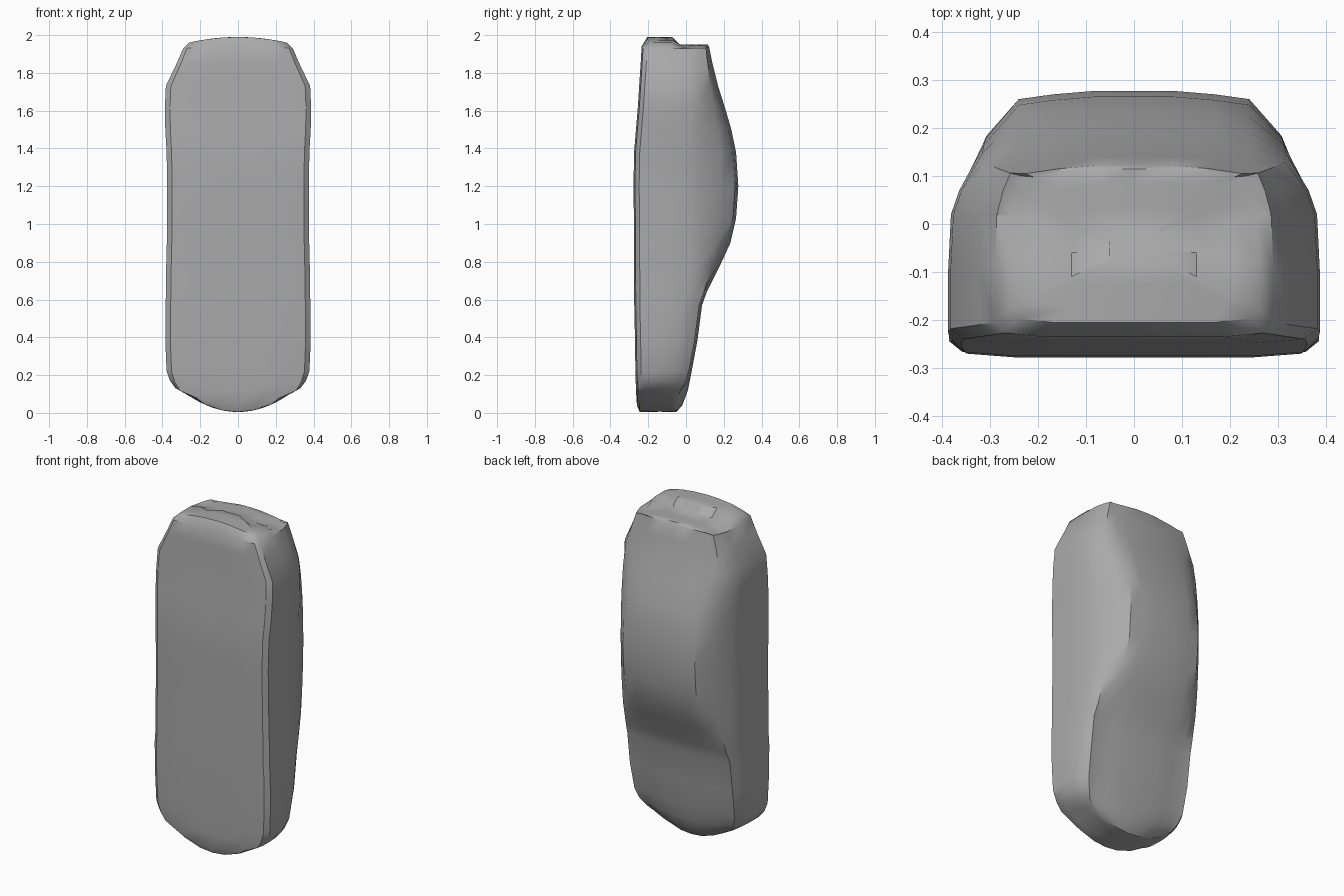
import bpy, bmesh

cube = bpy.data.objects.get("Cube")
if cube:
    bpy.data.objects.remove(cube, do_unlink=True)

grey = bpy.data.materials.new("mid grey")
grey.use_nodes = True
colour = (0.4, 0.4, 0.4, 1)
grey.diffuse_color = colour
grey.node_tree.nodes["Principled BSDF"].inputs["Base Color"].default_value = colour

# Sections: height, half width, front y, back y, back half width, end bow
SECTIONS = [
    (0.005, 0.28, -0.245, -0.05, 0.20, 0.10),
    (0.04, 0.33, -0.26, -0.02, 0.24, 0.09),
    (0.12, 0.36, -0.265, 0.01, 0.27, 0.05),
    (0.22, 0.378, -0.268, 0.03, 0.29, 0),
    (0.38, 0.385, -0.27, 0.06, 0.30, 0),
    (0.57, 0.385, -0.274, 0.085, 0.30, 0),
    (0.64, 0.38, -0.274, 0.11, 0.29, 0),
    (0.78, 0.38, -0.275, 0.18, 0.27, 0),
    (0.9, 0.377, -0.275, 0.235, 0.25, 0),
    (1.03, 0.376, -0.276, 0.265, 0.24, 0),
    (1.2, 0.375, -0.278, 0.277, 0.24, 0),
    (1.38, 0.378, -0.275, 0.265, 0.24, 0),
    (1.5, 0.385, -0.265, 0.24, 0.24, 0),
    (1.62, 0.387, -0.255, 0.205, 0.245, 0),
    (1.73, 0.382, -0.248, 0.17, 0.245, 0),
    (1.85, 0.325, -0.24, 0.14, 0.24, 0),
    (1.94, 0.29, -0.235, 0.122, 0.225, -0.01),
    (1.99, 0.26, -0.205, 0.115, 0.21, -0.03),
]


def outline(w, f, b, bw):
    """Closed section outline: flat floor side, tapered cabin side."""
    s = min(0.06, b - 0.06)
    half = [(0, f), (w * 0.3, f), (w * 0.65, f), (w * 0.93, f + 0.008),
            (w, f + 0.03), (w, (f + s) / 2), (w * 0.985, s - 0.04),
            (w * 0.94, s + 0.01),
            ((w + bw) / 2, (s + b) / 2 + 0.015),
            (bw, b - 0.017), (bw * 0.7, b - 0.007), (bw * 0.35, b), (0, b)]
    return half + [(-x, y) for x, y in half[-2:0:-1]]


def end_drop(z, y):
    """Step the upper end down behind its raised lip."""
    return 0.04 if z > 1.98 and y > -0.06 else 0


bm = bmesh.new()


def ring(section, scale=1):
    z, w, f, b, bw, bow = section
    mid = (f + b) / 2
    verts = []
    for x, y in outline(w, f, b, bw):
        x, y = x * scale, mid + (y - mid) * scale
        verts.append(bm.verts.new((x, y, z + bow * (x / w) ** 2 - end_drop(z, y))))
    return verts


def bridge(a, b):
    for i in range(len(a)):
        j = (i + 1) % len(a)
        bm.faces.new((a[i], a[j], b[j], b[i]))


# Lofted body with bowed, layered end caps
rings = [ring(SECTIONS[0], s) for s in (0.2, 0.5, 0.8)]
rings += [ring(s) for s in SECTIONS]
rings += [ring(SECTIONS[-1], s) for s in (0.8, 0.5, 0.2)]
for a, b in zip(rings, rings[1:]):
    bridge(a, b)
bm.faces.new(rings[0])
bm.faces.new(rings[-1])
bmesh.ops.recalc_face_normals(bm, faces=bm.faces)

mesh = bpy.data.meshes.new("body_shell")
bm.to_mesh(mesh)
bm.free()
body = bpy.data.objects.new("body_shell", mesh)
bpy.context.collection.objects.link(body)
mesh.materials.append(grey)

# Smooth panels, sharp body corners
bpy.ops.object.select_all(action='DESELECT')
body.select_set(True)
bpy.context.view_layer.objects.active = body
bpy.ops.object.shade_smooth_by_angle(angle=0.6)
